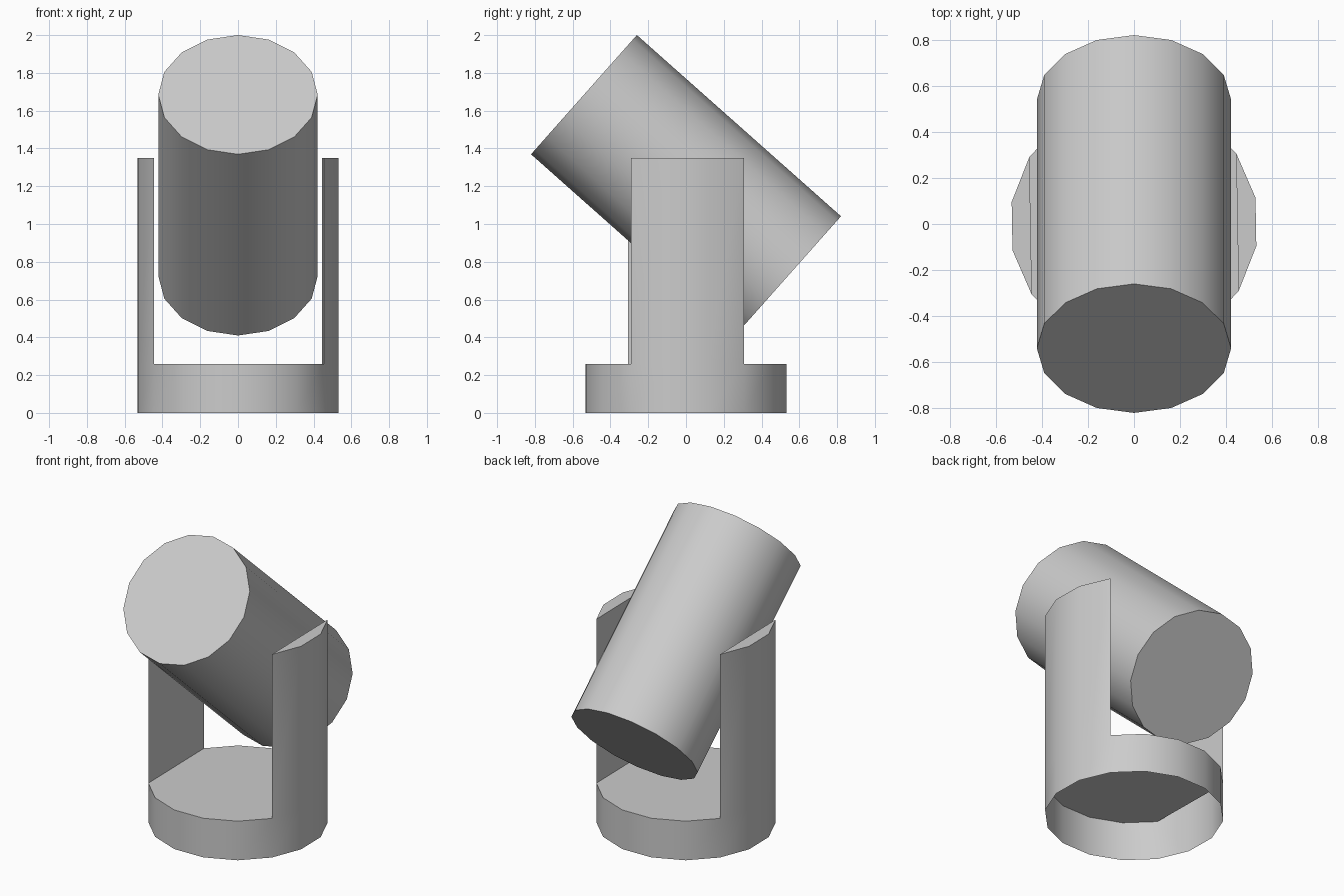
import bpy, bmesh
from math import radians, sin, cos, tau
from mathutils import Matrix

if "Cube" in bpy.data.objects:
    bpy.data.objects.remove(bpy.data.objects["Cube"])


def finish(bm, name):
    bmesh.ops.recalc_face_normals(bm, faces=bm.faces)
    mesh = bpy.data.meshes.new(name)
    bm.to_mesh(mesh)
    bm.free()
    ob = bpy.data.objects.new(name, mesh)
    bpy.context.collection.objects.link(ob)
    bpy.ops.object.select_all(action='DESELECT')
    ob.select_set(True)
    bpy.context.view_layer.objects.active = ob
    bpy.ops.object.shade_smooth_by_angle(angle=radians(35))
    return ob


# Cradle: open-bottomed 16-sided base with two uprights raised from its rim
N, R, TWIST = 16, 0.54, radians(12.25)
FLOOR, TOP = 0.26, 1.35
bm = bmesh.new()


def ring_vert(i, z):
    a = TWIST + tau * i / N
    return bm.verts.new((R * cos(a), R * sin(a), z))


low = [ring_vert(i, 0) for i in range(N)]
mid = [ring_vert(i, FLOOR) for i in range(N)]
for i in range(N):
    j = (i + 1) % N
    bm.faces.new((low[i], low[j], mid[j], mid[i]))

# Base floor stops at the inner faces of the uprights
bm.faces.new([mid[i] for i in (*range(1, 7), *range(9, 15))])

# Uprights: outer wall, flat inner face and top cap
for ids in ((14, 15, 0, 1), (6, 7, 8, 9)):
    top = [ring_vert(i, TOP) for i in ids]
    for k in range(3):
        bm.faces.new((mid[ids[k]], mid[ids[k + 1]], top[k + 1], top[k]))
    bm.faces.new((mid[ids[3]], mid[ids[0]], top[0], top[3]))
    bm.faces.new(top)
finish(bm, "cradle")

# Lamp barrel: closed cylinder tilted up towards the front
bm = bmesh.new()
bmesh.ops.create_cone(
    bm, cap_ends=True, segments=16, radius1=0.422, radius2=0.422, depth=1.445,
    matrix=Matrix.Translation((0, 0, 1.205)) @ Matrix.Rotation(radians(48.4), 4, 'X'))
finish(bm, "barrel")
